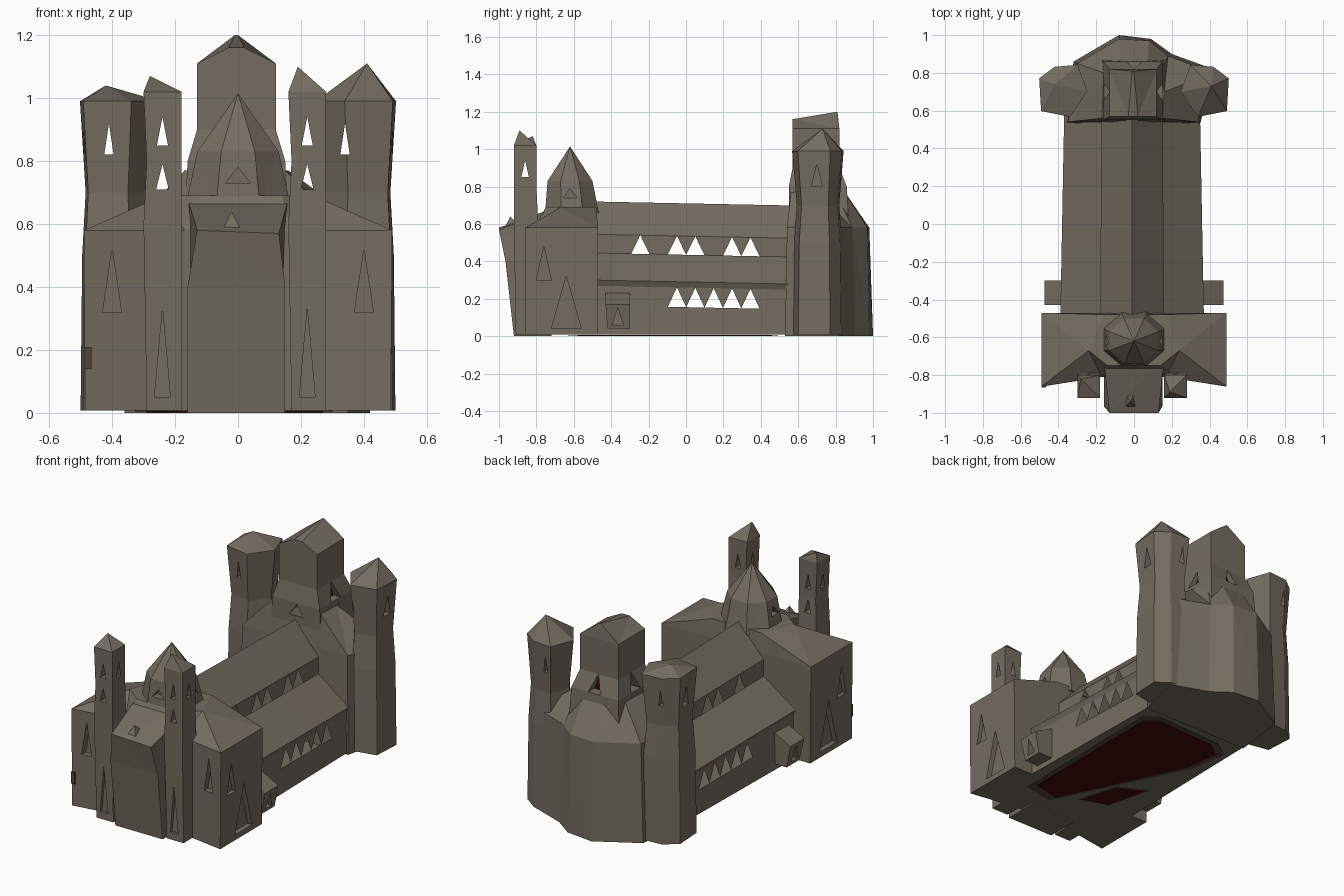
import bpy, bmesh, math
from mathutils import Vector

if "Cube" in bpy.data.objects:
    bpy.data.objects.remove(bpy.data.objects["Cube"])


def material(name, rgb):
    m = bpy.data.materials.new(name)
    m.diffuse_color = (*rgb, 1)
    m.use_nodes = True
    m.node_tree.nodes["Principled BSDF"].inputs["Base Color"].default_value = m.diffuse_color
    return m


stone = material("weathered_stone", (0.173, 0.151, 0.118))
red = material("dark_red_interior", (0.055, 0.002, 0.002))
brown = material("dark_brown_edge", (0.085, 0.056, 0.046))


def finish(bm, name, mat=stone):
    bmesh.ops.remove_doubles(bm, verts=bm.verts, dist=0.0005)
    bmesh.ops.recalc_face_normals(bm, faces=bm.faces)
    me = bpy.data.meshes.new(name)
    bm.to_mesh(me)
    bm.free()
    me.materials.append(mat)
    ob = bpy.data.objects.new(name, me)
    bpy.context.collection.objects.link(ob)
    return ob


def loft(name, rings, apex=None, mat=stone):
    """Skin a stack of equal-sized point rings, closed below and by a cap or apex above."""
    bm = bmesh.new()
    vs = [[bm.verts.new(p) for p in r] for r in rings]
    n = len(rings[0])
    for a, b in zip(vs, vs[1:]):
        for i in range(n):
            j = (i + 1) % n
            bm.faces.new((a[i], a[j], b[j], b[i]))
    bm.faces.new(vs[0][::-1])
    if apex:
        t = bm.verts.new(apex)
        for i in range(n):
            bm.faces.new((vs[-1][i], vs[-1][(i + 1) % n], t))
    else:
        bm.faces.new(vs[-1])
    bmesh.ops.triangulate(bm, faces=[f for f in bm.faces if len(f.verts) > 3])
    return finish(bm, name, mat)


def at(pts, z):
    return [(x, y, z) for x, y in pts]


def rect(x0, x1, y0, y1, z):
    return at([(x0, y0), (x1, y0), (x1, y1), (x0, y1)], z)


def polygon(cx, cy, rx, ry, z, n, turn=0.0):
    return [(cx + rx * math.cos(turn + math.tau * i / n),
             cy + ry * math.sin(turn + math.tau * i / n), z) for i in range(n)]


def wedge(name, c, w, h, d, axis, mat=stone):
    """Triangular prism: sill centre, width, height, depth along the axis."""
    bm = bmesh.new()
    ends = []
    for s in (-d / 2, d / 2):
        tri = [(-w / 2, 0), (w / 2, 0), (0, h)]
        ends.append([bm.verts.new(Vector(c) + Vector((s, u, v) if axis == 'x' else (u, s, v)))
                     for u, v in tri])
    a, b = ends
    bm.faces.new(a)
    bm.faces.new(b)
    for i in range(3):
        j = (i + 1) % 3
        bm.faces.new((a[i], a[j], b[j], b[i]))
    return finish(bm, name, mat)


def cut(ob, niches):
    for n in niches:
        tool = wedge("opening_cutter", *n)
        tool.hide_render = True
        m = ob.modifiers.new("opening", 'BOOLEAN')
        m.operation = 'DIFFERENCE'
        m.solver = 'EXACT'
        m.object = tool
        bpy.context.view_layer.objects.active = ob
        bpy.ops.object.modifier_apply(modifier=m.name)
        bpy.data.objects.remove(tool)


# Nave and aisles: one shell with two rows of pointed windows per side
profile = [(0.0, 0.72), (0.17, 0.545), (0.17, 0.445), (0.38, 0.30),
           (0.365, 0.27), (0.365, 0.165), (0.37, 0.008), (0.0, 0.008)]
N = 22
ys = [-0.49 + 1.08 * i / N for i in range(N + 1)]
bm = bmesh.new()
for side in (-1, 1):
    grid = []
    for y in ys:
        k = 1 - 0.05 * (y + 0.49)
        grid.append([bm.verts.new((side * x * k - 0.01, y, z - (0.02 * (y + 0.49) if z > 0.1 else 0)))
                     for x, z in profile])
    for r in range(len(profile) - 1):
        for i in range(0, N, 2):
            a, m, b = grid[i], grid[i + 1], grid[i + 2]
            low, high = (r == 4 and 8 <= i <= 16), (r == 1 and i in (4, 8, 10, 14, 16))
            if low or high:      # arch: spandrels only
                bm.faces.new((a[r], a[r + 1], m[r]))
                bm.faces.new((b[r], b[r + 1], m[r]))
            else:
                for p, q in ((a, m), (m, b)):
                    bm.faces.new((p[r], q[r], q[r + 1], p[r + 1]))
finish(bm, "nave")

# Dark red underside panels with a brown edge
panels = [[(0.26, -0.54), (0.09, -0.58), (0.075, -0.19), (-0.26, 0.16), (-0.29, 0.37), (-0.20, 0.44),
           (0.20, 0.46), (0.27, 0.40)],
          [(-0.04, -0.50), (-0.19, -0.45), (-0.25, -0.20), (-0.10, -0.28)]]
for i, p in enumerate(panels):
    cx, cy = (sum(q[k] for q in p) / len(p) for k in (0, 1))
    rim = [(cx + (x - cx) * 1.12, cy + (y - cy) * 1.08) for x, y in p]
    loft("underside_rim_%d" % (i + 1), [at(rim, 0.004), at(rim, 0.007)], mat=brown)
    loft("underside_panel_%d" % (i + 1), [at(p, 0.001), at(p, 0.005)], mat=red)

# Front block with hipped roof
foot = [(-0.49, -0.86), (-0.17, -0.81), (0.17, -0.81), (0.49, -0.86), (0.49, -0.47), (-0.49, -0.47)]
crown = [(-0.24, -0.67), (-0.14, -0.75), (0.14, -0.75), (0.24, -0.67), (0.16, -0.48), (-0.16, -0.48)]
front = loft("front_block", [at([(x * 0.99, y) for x, y in foot], 0.008), at(foot, 0.58), at(crown, 0.69)])
cut(front, [((s * 0.49, -0.64, 0.04), 0.16, 0.28, 0.07, 'x') for s in (-1, 1)]
    + [((s * 0.49, -0.76, 0.30), 0.08, 0.18, 0.05, 'x') for s in (-1, 1)]
    + [((s * 0.40, -0.85, 0.32), 0.06, 0.2, 0.08, 'y') for s in (-1, 1)])
# Small brown stain on the front corner
loft("corner_stain", [rect(-0.489, -0.465, -0.866, -0.856, 0.14), rect(-0.489, -0.465, -0.866, -0.856, 0.21)],
     mat=brown)

# Entrance bay leaning forward, with small gable
loft("entrance_bay", [rect(-0.16, 0.15, -0.92, -0.72, 0.0), rect(-0.16, 0.15, -0.965, -0.72, 0.4),
                      [(-0.13, -1.0, 0.58), (0.13, -1.0, 0.57), (0.16, -0.72, 0.68), (-0.16, -0.72, 0.68)]])
loft("entrance_gable", [rect(-0.05, 0.01, -0.97, -0.88, 0.58)], (-0.02, -0.94, 0.64))

# Pointed crossing dome over the front block
dome = loft("dome", [polygon(0, -0.61, 0.18, 0.155, 0.66, 8, math.pi / 8),
                     polygon(0, -0.62, 0.14, 0.13, 0.83, 8, math.pi / 8)], (0, -0.62, 1.015))
cut(dome, [((0, -0.75, 0.73), 0.08, 0.05, 0.09, 'y'),
           ((0.14, -0.62, 0.74), 0.07, 0.05, 0.09, 'x'),
           ((-0.14, -0.62, 0.74), 0.07, 0.05, 0.09, 'x')])

# Slim front towers
for name, x0, x1, tip in (("slim_tower_left", -0.30, -0.18, (-0.28, -0.82, 1.07)),
                          ("slim_tower_right", 0.16, 0.28, (0.19, -0.89, 1.10))):
    t = loft(name, [rect(x0 + 0.01, x1, -0.91, -0.78, 0.008),
                    rect(x0, x1, -0.92, -0.79, 0.60),
                    rect(x0 + 0.01, x1, -0.92, -0.80, 0.80),
                    rect(x0, x1, -0.92, -0.80, 1.02)], tip)
    c = (x0 + x1) / 2
    cut(t, [((c, -0.86, 0.85), 0.035, 0.09, 0.4, 'y'),
            ((c, -0.86, 0.85), 0.04, 0.09, 0.4, 'x'),
            ((c, -0.86, 0.71), 0.04, 0.08, 0.4, 'y'),
            ((c, -0.92, 0.05), 0.05, 0.28, 0.05, 'y')])

# Low side porches
for s in (-1, 1):
    name = "side_porch_left" if s < 0 else "side_porch_right"
    p = loft(name, [rect(s * 0.34, s * 0.45, -0.42, -0.30, 0.04),
                    rect(s * 0.34, s * 0.475, -0.43, -0.30, 0.17),
                    rect(s * 0.34, s * 0.36, -0.43, -0.30, 0.23)])
    cut(p, [((s * 0.45, -0.365, 0.06), 0.06, 0.09, 0.07, 'x')])

# Choir with faceted apse and sloping roof
wall = [(-0.35, 0.54), (0.34, 0.54), (0.42, 0.80), (0.18, 0.89), (0.08, 0.97), (-0.08, 0.98), (-0.30, 0.85)]
base = [(-0.36, 0.53), (0.35, 0.53), (0.42, 0.82), (0.20, 0.90), (0.09, 0.98), (-0.08, 1.0), (-0.32, 0.86)]
ridge = [(-0.17, 0.56), (0.15, 0.56), (0.16, 0.70), (0.14, 0.80), (0.07, 0.85), (-0.07, 0.85), (-0.16, 0.80)]
loft("apse", [at(base, 0.0), at(wall, 0.58), at(ridge, 0.77)])

# Great central tower with tilted ridge roof
great = loft("central_tower", [rect(-0.17, 0.16, 0.55, 0.87, 0.60), rect(-0.16, 0.15, 0.55, 0.86, 0.80),
                               rect(-0.13, 0.12, 0.57, 0.82, 0.90), rect(-0.13, 0.12, 0.57, 0.82, 1.11),
                               [(-0.03, 0.57, 1.16), (0.02, 0.57, 1.16), (0.0, 0.81, 1.2), (-0.01, 0.81, 1.2)]])
cut(great, [((0, 0.55, 0.72), 0.10, 0.07, 0.08, 'y'),
            ((0, 0.86, 0.80), 0.08, 0.10, 0.12, 'y'),
            ((0.14, 0.70, 0.80), 0.09, 0.10, 0.08, 'x'),
            ((-0.14, 0.70, 0.80), 0.09, 0.10, 0.08, 'x')])
# Dark red backs of the tower niches
wedge("rear_niche_back", (0, 0.803, 0.802), 0.07, 0.085, 0.006, 'y', red)
wedge("side_niche_back", (0.103, 0.70, 0.802), 0.08, 0.085, 0.006, 'x', red)

# Six-sided rear towers, flaring to the belfry
plan = [(0.25, 0.70), (0.34, 0.57), (0.49, 0.60), (0.50, 0.77), (0.42, 0.83), (0.30, 0.84)]


def shrink(k, s):
    return [(s * (0.40 + (x - 0.40) * k), 0.71 + (y - 0.71) * k) for x, y in plan]


for s, name, tip, wx in ((-1, "rear_tower_left", (-0.42, 0.74, 1.04), -0.41),
                         (1, "rear_tower_right", (0.41, 0.73, 1.11), 0.34)):
    t = loft(name, [at(shrink(1.0, s), 0.008), at(shrink(0.95, s), 0.50),
                    at(shrink(0.84, s), 0.70), at(shrink(1.02, s), 0.99)], tip)
    cut(t, [((wx, 0.71, 0.82), 0.03, 0.10, 0.5, 'y'),
            ((s * 0.44, 0.70, 0.80), 0.06, 0.12, 0.16, 'x')])
